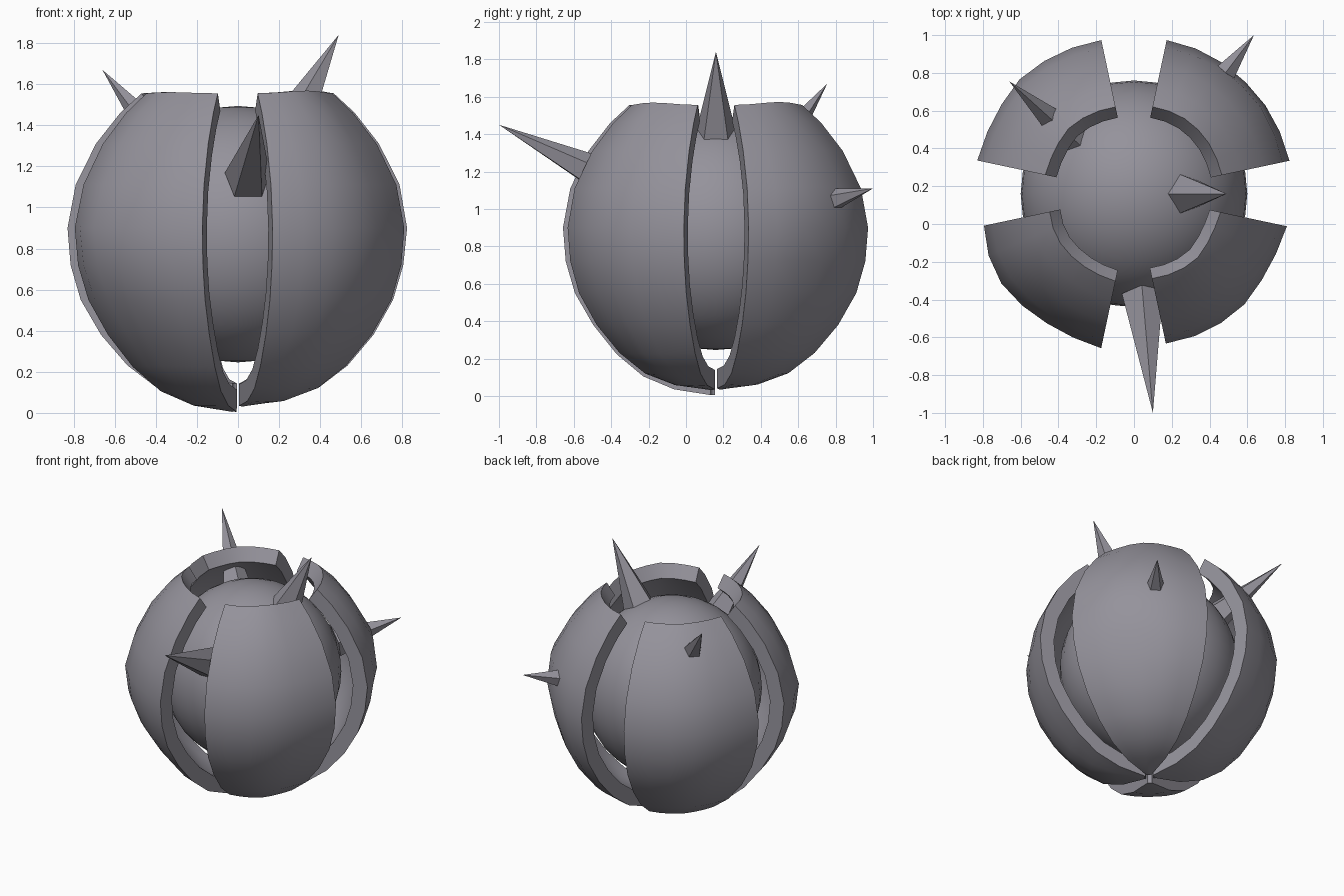
import bpy, bmesh, math
from mathutils import Vector

if "Cube" in bpy.data.objects:
    bpy.data.objects.remove(bpy.data.objects["Cube"])

CENTRE = Vector((0, 0.16, 0.87))

grey = bpy.data.materials.new("stone grey")
grey.diffuse_color = (0.30, 0.29, 0.33, 1)
grey.use_nodes = True
grey.node_tree.nodes["Principled BSDF"].inputs["Base Color"].default_value = grey.diffuse_color


def finish(name, bm, smooth):
    bmesh.ops.recalc_face_normals(bm, faces=bm.faces[:])
    mesh = bpy.data.meshes.new(name)
    bm.to_mesh(mesh)
    bm.free()
    mesh.materials.append(grey)
    ob = bpy.data.objects.new(name, mesh)
    bpy.context.collection.objects.link(ob)
    if smooth:
        bpy.ops.object.select_all(action='DESELECT')
        ob.select_set(True)
        bpy.context.view_layer.objects.active = ob
        bpy.ops.object.shade_smooth_by_angle(angle=math.radians(40))
    return ob


# Inner core ball
bm = bmesh.new()
bmesh.ops.create_uvsphere(bm, u_segments=32, v_segments=20, radius=0.6)
for v in bm.verts:
    v.co = Vector((v.co.x, v.co.y, v.co.z * 1.04)) + CENTRE
finish("core", bm, True)

# Shell outline from the top opening to the bottom tip: (radius, height)
PROFILE = [(.475, 1.555), (.58, 1.46), (.70, 1.31), (.80, 1.11), (.84, .90),
           (.825, .72), (.775, .55), (.675, .38), (.545, .23), (.40, .12),
           (.23, .058), (.03, .035)]
SEGMENTS = 6
GAP = math.radians(12)


def shell_petal(name, quadrant, swell, drop, bumps):
    """Thick shell quarter.
    swell: five width factors across the petal
    bumps: (fraction across, height, amount) lumps on the surface"""
    bm = bmesh.new()
    outer, inner = [], []
    for i, (r, z) in enumerate(PROFILE):
        row_o, row_i = [], []
        for j in range(SEGMENTS + 1):
            t = j / SEGMENTS
            a = quadrant * math.pi / 2 + GAP + t * (math.pi / 2 - 2 * GAP)
            k = min(int(t * 4), 3)
            f = swell[k] + (swell[k + 1] - swell[k]) * (t * 4 - k)
            d = Vector((r * f * math.cos(a), r * f * math.sin(a), z - CENTRE.z))
            for bt, bz, amount in bumps:
                d *= 1 + amount * math.exp(-((t - bt) / 0.3) ** 2 - ((z - bz) / 0.2) ** 2)
            # Bottom tip hangs by its own amount
            d.z -= drop * max(0, (i - 7) / 4)
            row_o.append(bm.verts.new(CENTRE + d))
            row_i.append(bm.verts.new(CENTRE + d * 0.875))
        outer.append(row_o)
        inner.append(row_i)
    n = len(PROFILE) - 1
    for i in range(n):
        for j in range(SEGMENTS):
            for g in (outer, inner):
                bm.faces.new((g[i][j], g[i + 1][j], g[i + 1][j + 1], g[i][j + 1]))
        for j in (0, SEGMENTS):
            bm.faces.new((outer[i][j], outer[i + 1][j], inner[i + 1][j], inner[i][j]))
    for j in range(SEGMENTS):
        for i in (0, n):
            bm.faces.new((outer[i][j], outer[i][j + 1], inner[i][j + 1], inner[i][j]))
    finish(name, bm, True)


shell_petal("shell_back_right", 0, (1.0, 0.99, 0.985, 0.995, 0.99), -0.005,
            [(0.4, 1.08, 0.03), (0.4, 0.6, -0.025), (0.5, 1.55, 0.025), (0.5, 0.2, 0.015)])
shell_petal("shell_back_left", 1, (0.99, 1.005, 1.02, 1.0, 1.01), -0.005,
            [(0.5, 1.55, 0.01)])
shell_petal("shell_front_left", 2, (0.96, 0.985, 0.975, 0.975, 0.995), 0.03,
            [(0.35, 0.85, 0.03), (0.5, 1.5, 0.01), (0.5, 0.35, -0.015)])
shell_petal("shell_front_right", 3, (0.965, 0.98, 0.985, 0.965, 0.985), 0.0,
            [(0.5, 1.55, 0.02), (0.5, 0.2, 0.01)])


def spike(name, tip, radius):
    """Five-sided spike growing straight out of the core."""
    tip = Vector(tip)
    axis = (tip - CENTRE).normalized()
    base = CENTRE + axis * 0.6
    side = axis.cross(Vector((0, 0, 1))).normalized()
    up = side.cross(axis)
    bm = bmesh.new()
    ring = []
    for k in range(5):
        a = math.pi / 2 + k * math.tau / 5
        ring.append(bm.verts.new(base + (side * math.cos(a) + up * math.sin(a)) * radius))
    top = bm.verts.new(tip)
    bm.faces.new(ring)
    for k in range(5):
        bm.faces.new((ring[k], ring[(k + 1) % 5], top))
    finish(name, bm, False)


spike("spike_top_right", (0.49, 0.16, 1.84), 0.11)
spike("spike_front", (0.10, -1.0, 1.45), 0.115)
spike("spike_back_left", (-0.66, 0.755, 1.67), 0.10)
spike("spike_back_right", (0.635, 1.0, 1.11), 0.11)
